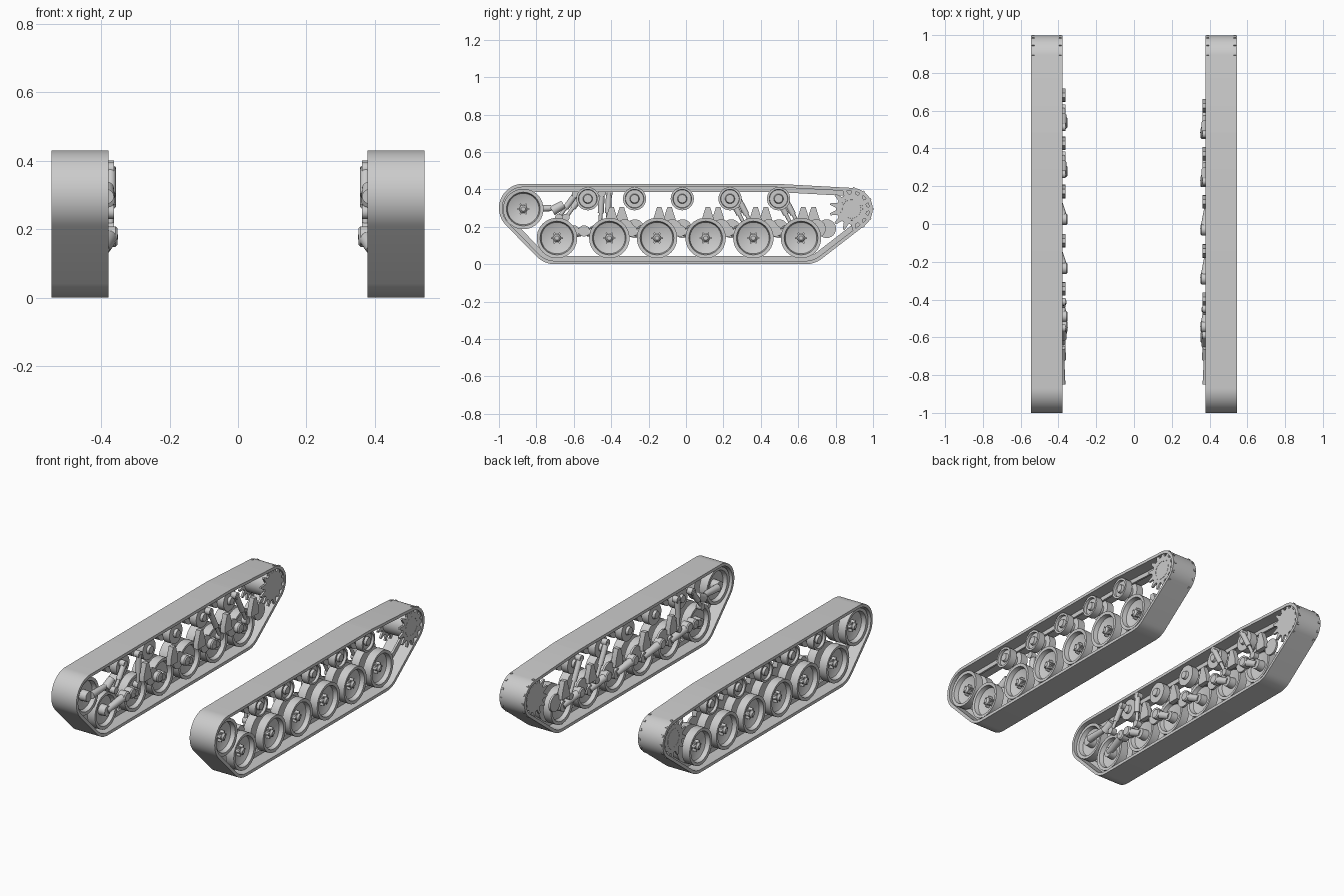
import bpy, bmesh, math
from mathutils import Vector, geometry

if "Cube" in bpy.data.objects:
    bpy.data.objects.remove(bpy.data.objects["Cube"])

grey = bpy.data.materials.new("plain_grey")
grey.use_nodes = True
grey.diffuse_color = (0.6, 0.6, 0.6, 1)
grey.node_tree.nodes["Principled BSDF"].inputs["Base Color"].default_value = (0.6, 0.6, 0.6, 1)


def finish(name, bm, side, thickness=0):
    """Mirror to the wanted side, shade, and add to the scene."""
    for v in bm.verts:
        v.co.x *= side
    if thickness:
        if side < 0:
            bmesh.ops.reverse_faces(bm, faces=bm.faces)
    else:
        bmesh.ops.remove_doubles(bm, verts=bm.verts, dist=1e-5)
        bmesh.ops.recalc_face_normals(bm, faces=bm.faces)
    mesh = bpy.data.meshes.new(name)
    bm.to_mesh(mesh)
    bm.free()
    mesh.materials.append(grey)
    obj = bpy.data.objects.new(("left_" if side > 0 else "right_") + name, mesh)
    bpy.context.collection.objects.link(obj)
    bpy.ops.object.select_all(action="DESELECT")
    obj.select_set(True)
    bpy.context.view_layer.objects.active = obj
    if thickness:
        mod = obj.modifiers.new("thickness", "SOLIDIFY")
        mod.thickness = thickness
        mod.offset = -1
        bpy.ops.object.modifier_apply(modifier=mod.name)
    bpy.ops.object.shade_smooth_by_angle(angle=math.radians(32))


def circle(y, z, r, n):
    return [Vector((y + r * math.cos(math.tau * i / n), z + r * math.sin(math.tau * i / n)))
            for i in range(n)]


def bridge(bm, a, b):
    for i in range(len(a)):
        j = (i + 1) % len(a)
        bm.faces.new((a[i], a[j], b[j], b[i]))


def lathe(name, side, y, z, profile, n=40):
    """Revolve (x, radius) points about an axle along x."""
    bm = bmesh.new()
    rings = [[bm.verts.new((x, p.x, p.y)) for p in circle(y, z, max(r, 1e-7), n)]
             for x, r in profile]
    for a, b in zip(rings, rings[1:]):
        bridge(bm, a, b)
    finish(name, bm, side)


def prism(name, side, outline, x0, x1):
    bm = bmesh.new()
    a, b = ([bm.verts.new((x, p[0], p[1])) for p in outline] for x in (x0, x1))
    bridge(bm, a, b)
    bm.faces.new(a)
    bm.faces.new(b)
    finish(name, bm, side)


def star(y, z, root, tip, teeth):
    """Toothed outline with narrow flat tips."""
    pts = []
    for i in range(teeth):
        for f, r in ((-0.34, root), (-0.1, tip), (0.1, tip), (0.34, root)):
            a = math.tau * (i + f) / teeth
            pts.append((y + r * math.cos(a), z + r * math.sin(a)))
    return pts


def rod(name, side, start, end, r0, r1, n=16):
    start, end = Vector(start), Vector(end)
    axis = end - start
    turn = axis.to_track_quat("Z", "Y")
    bm = bmesh.new()
    ends = [[bm.verts.new(p + turn @ Vector((c.x, c.y, 0))) for c in circle(0, 0, r, n)]
            for p, r in ((start, r0), (end, r1))]
    bridge(bm, *ends)
    for ring in ends:
        bm.faces.new(ring)
    finish(name, bm, side)


def belt(name, side, inset, thickness, x0, x1):
    """Band wrapped tightly round the running gear."""
    rounds = ((-0.87, 0.30, 0.13), (0.885, 0.295, 0.113), (-0.70, 0.14, 0.14),
              (0.64, 0.14, 0.14), (0.48, 0.35, 0.08))
    pts = [p for y, z, r in rounds for p in circle(y, z, r - inset, 64)]
    loop = [pts[i] for i in geometry.convex_hull_2d(pts)]
    if sum(p.cross(q) for p, q in zip(loop, loop[1:] + loop[:1])) < 0:
        loop.reverse()
    bm = bmesh.new()
    a, b = ([bm.verts.new((x, p.x, p.y)) for p in loop] for x in (x0, x1))
    bridge(bm, a, b)
    finish(name, bm, side, thickness)


def shock(name, side, top, bottom):
    """Damper: thick sleeve, thin piston, and an eye at each end."""
    x = 0.373
    a, b = Vector((x, *top)), Vector((x, *bottom))
    rod(name + "_sleeve", side, a, a.lerp(b, 0.6), 0.016, 0.016)
    rod(name + "_piston", side, a.lerp(b, 0.55), b, 0.01, 0.01)
    for p in (a, b):
        lathe(name + "_eye", side, p.y, p.z,
              ((0.362, 0), (0.362, 0.02), (0.395, 0.02), (0.395, 0)), 20)


# dished double wheels, grooved for the guide ridge
ROAD = ((0.485, 0), (0.485, 0.042), (0.502, 0.084), (0.528, 0.09), (0.53, 0.108),
        (0.478, 0.108), (0.472, 0.05), (0.452, 0.05), (0.446, 0.108), (0.395, 0.108),
        (0.397, 0.09), (0.42, 0.082), (0.428, 0.032), (0.385, 0.03), (0.385, 0))
ROLLER = ((0.525, 0), (0.525, 0.022), (0.51, 0.026), (0.51, 0.048), (0.525, 0.05),
          (0.525, 0.062), (0.48, 0.062), (0.478, 0.032), (0.448, 0.032), (0.445, 0.062),
          (0.40, 0.062), (0.40, 0.026), (0.385, 0.022), (0.385, 0))
DRUM = ((0.515, 0), (0.515, 0.044), (0.54, 0.05), (0.54, 0.06), (0.525, 0.064),
        (0.525, 0.072), (0.39, 0.072), (0.39, 0))
WHEELS = (-0.69, -0.41, -0.155, 0.105, 0.36, 0.615)
ROLLERS = (-0.525, -0.275, -0.02, 0.235, 0.495)

for side in (1, -1):
    shift = 0 if side > 0 else 0.055   # the two suspensions are staggered

    # track band with central guide ridge
    belt("track_band", side, 0, 0.018, 0.378, 0.545)
    belt("guide_ridge", side, 0.017, 0.027, 0.456, 0.468)

    # road wheels and front idler
    for name, y, z in [("road_wheel", y, 0.14) for y in WHEELS] + [("idler", -0.87, 0.295)]:
        lathe(name, side, y, z, ROAD)
        prism(name + "_hub", side, star(y, z, 0.021, 0.033, 6), 0.48, 0.51)
        lathe(name + "_cap", side, y, z,
              ((0.48, 0.021), (0.512, 0.021), (0.522, 0.012), (0.522, 0)), 20)
    rod("idler_crank", side, (0.385, -0.85, 0.295), (0.385, -0.72, 0.30), 0.022, 0.016)
    rod("track_tensioner", side, (0.385, -0.715, 0.285), (0.385, -0.655, 0.32), 0.026, 0.022)

    # return rollers
    for y in ROLLERS:
        lathe("return_roller", side, y, 0.35, ROLLER, 32)

    # rear drive sprocket
    lathe("sprocket_drum", side, 0.885, 0.295, DRUM)
    for x in (0.384, 0.527):
        prism("sprocket_teeth", side, star(0.885, 0.295, 0.082, 0.117, 13), x, x + 0.012)

    # trailing arms with pivots
    for i, y in enumerate(WHEELS):
        pivot = (y - 0.135 if i else y + 0.09) + shift
        lathe("arm_pivot", side, pivot, 0.178,
              ((0.352, 0), (0.352, 0.024), (0.358, 0.03), (0.40, 0.03), (0.40, 0)), 24)
        rod("trailing_arm", side, (0.374, pivot, 0.178), (0.395, y, 0.14), 0.024, 0.019)

    # bump stops over the wheels
    for y in WHEELS[1:]:
        c = y + 0.012 + shift
        prism("bump_stop", side, [(c - 0.036, 0.2), (c + 0.036, 0.2), (c + 0.034, 0.235),
                                  (c + 0.012, 0.305), (c - 0.012, 0.305), (c - 0.034, 0.235)],
              0.362, 0.392)
        lathe("stop_boss", side, c + 0.07, 0.19,
              ((0.382, 0), (0.382, 0.05), (0.394, 0.05), (0.394, 0)), 24)

    # dampers on the end wheels
    s = shift * 0.7
    shock("front_damper", side, (-0.59 + s, 0.375), (-0.68 + s, 0.25))
    shock("second_damper", side, (-0.45 + s, 0.38), (-0.46 + s, 0.2))
    shock("fifth_damper", side, (0.225 + s, 0.38), (0.325 + s, 0.19))
    shock("rear_damper", side, (0.475 + s, 0.38), (0.575 + s, 0.19))
